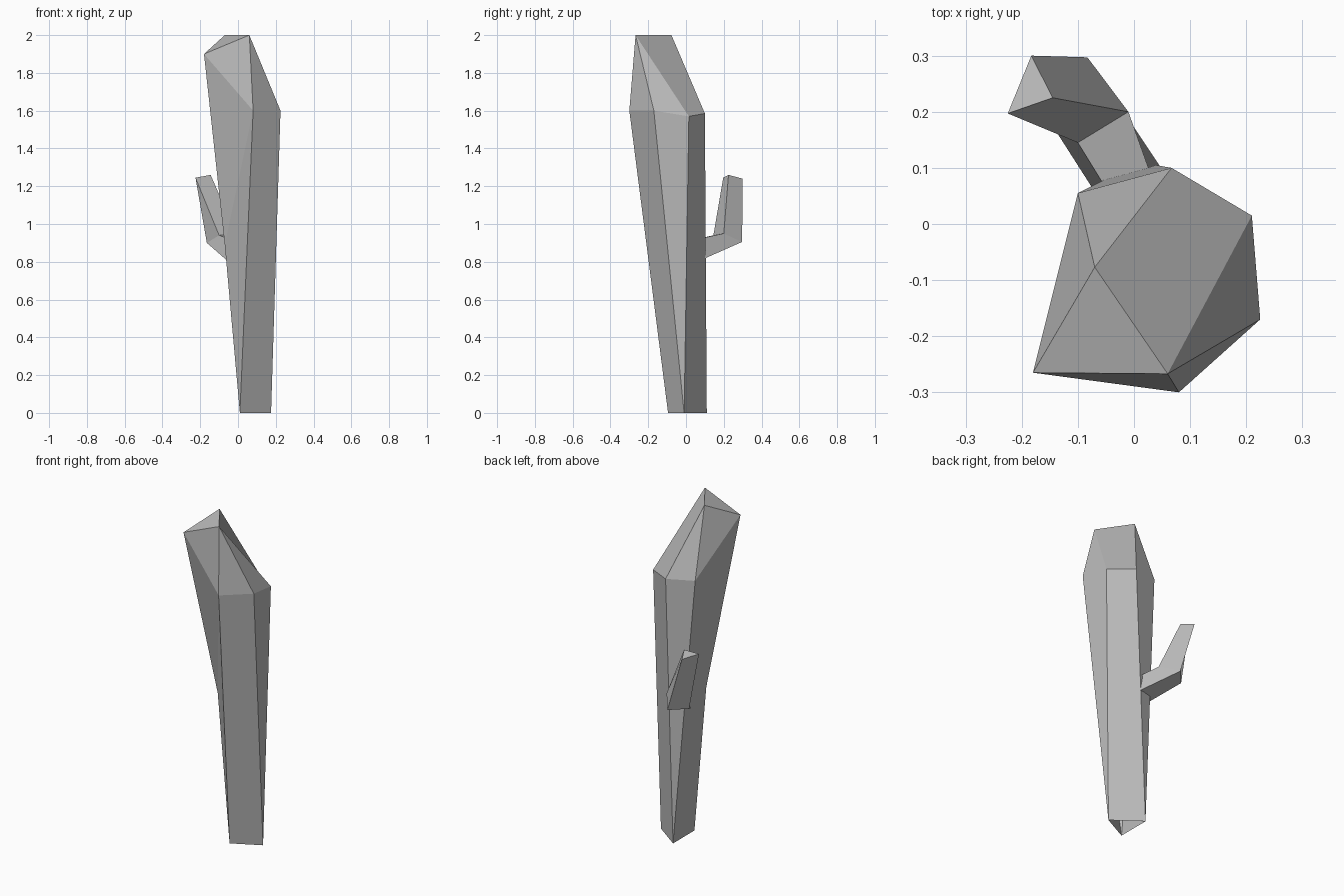
import bpy
import bmesh

# Remove only the default cube
default_cube = bpy.data.objects.get("Cube")
if default_cube:
    bpy.data.objects.remove(default_cube, do_unlink=True)

# One plain grey for the whole model
grey = bpy.data.materials.new("plain_grey")
grey.use_nodes = True
colour = (0.5, 0.5, 0.5, 1)
grey.diffuse_color = colour
for node in grey.node_tree.nodes:
    if node.type == "BSDF_PRINCIPLED":
        node.inputs["Base Color"].default_value = colour


def build_part(name, corners, faces):
    """Make a flat-shaded part from named corners; each face lists corner names."""
    bm = bmesh.new()
    verts = {key: bm.verts.new(point) for key, point in corners.items()}
    for face in faces:
        bm.faces.new([verts[key] for key in face.split()])
    bmesh.ops.recalc_face_normals(bm, faces=bm.faces)
    mesh = bpy.data.meshes.new(name)
    bm.to_mesh(mesh)
    bm.free()
    mesh.materials.append(grey)
    part = bpy.data.objects.new(name, mesh)
    bpy.context.collection.objects.link(part)
    return part


# Leaning trunk: three-cornered open foot, wide shoulder, slanted peak
trunk_corners = {
    "foot_front": (0.01, -0.095, 0),
    "foot_left": (0.175, -0.01, 0),
    "foot_back": (0.01, 0.11, 0),
    "waist": (-0.07, -0.094, 0.89),
    "front": (0.08, -0.3, 1.6),
    "left_front": (0.225, -0.17, 1.6),
    "left_back": (0.21, 0.015, 1.57),
    "back": (0.067, 0.1, 1.585),
    "right_back": (-0.1, 0.055, 1.6),
    "tip": (-0.18, -0.265, 1.9),
    "peak_front": (0.06, -0.267, 2),
    "peak_back": (-0.07, -0.077, 2),
}
trunk_faces = [
    # Crown
    "tip peak_front peak_back",
    "tip peak_back right_back",
    "peak_back right_back back",
    "peak_front peak_back back left_back",
    "peak_front left_back left_front",
    "peak_front left_front front",
    "tip peak_front front",
    # Sides
    "front left_front foot_left foot_front",
    "left_front left_back foot_left",
    "left_back back foot_back foot_left",
    "back right_back foot_back",
    "right_back tip waist foot_back",
    "waist foot_back foot_front",
    "tip front waist",
    "front waist foot_front",
]
build_part("trunk", trunk_corners, trunk_faces)

# Bent side branch: four-sided root and elbow, three-sided tip
branch_corners = {
    "root_top_right": (-0.044, 0.054, 0.92),
    "root_top_left": (0.04, 0.06, 0.92),
    "root_low_left": (0.083, 0.048, 0.795),
    "root_low_right": (-0.039, 0.009, 0.79),
    "elbow_top_right": (-0.1, 0.145, 0.94),
    "elbow_top_left": (-0.01, 0.2, 0.95),
    "elbow_low_left": (-0.083, 0.297, 0.905),
    "elbow_low_right": (-0.165, 0.206, 0.9),
    "end_right": (-0.225, 0.197, 1.245),
    "end_back": (-0.183, 0.3, 1.24),
    "end_left": (-0.145, 0.225, 1.26),
}
sides = ["top_right", "top_left", "low_left", "low_right"]
branch_faces = [
    f"root_{a} root_{b} elbow_{b} elbow_{a}"
    for a, b in zip(sides, sides[1:] + sides[:1])
]
branch_faces += [
    " ".join("root_" + side for side in sides),
    "end_right end_left elbow_top_left elbow_top_right",
    "end_back end_left elbow_top_left elbow_low_left",
    "end_right end_back elbow_low_left elbow_low_right",
    "end_right elbow_top_right elbow_low_right",
    "end_right end_back end_left",
]
build_part("side_branch", branch_corners, branch_faces)
